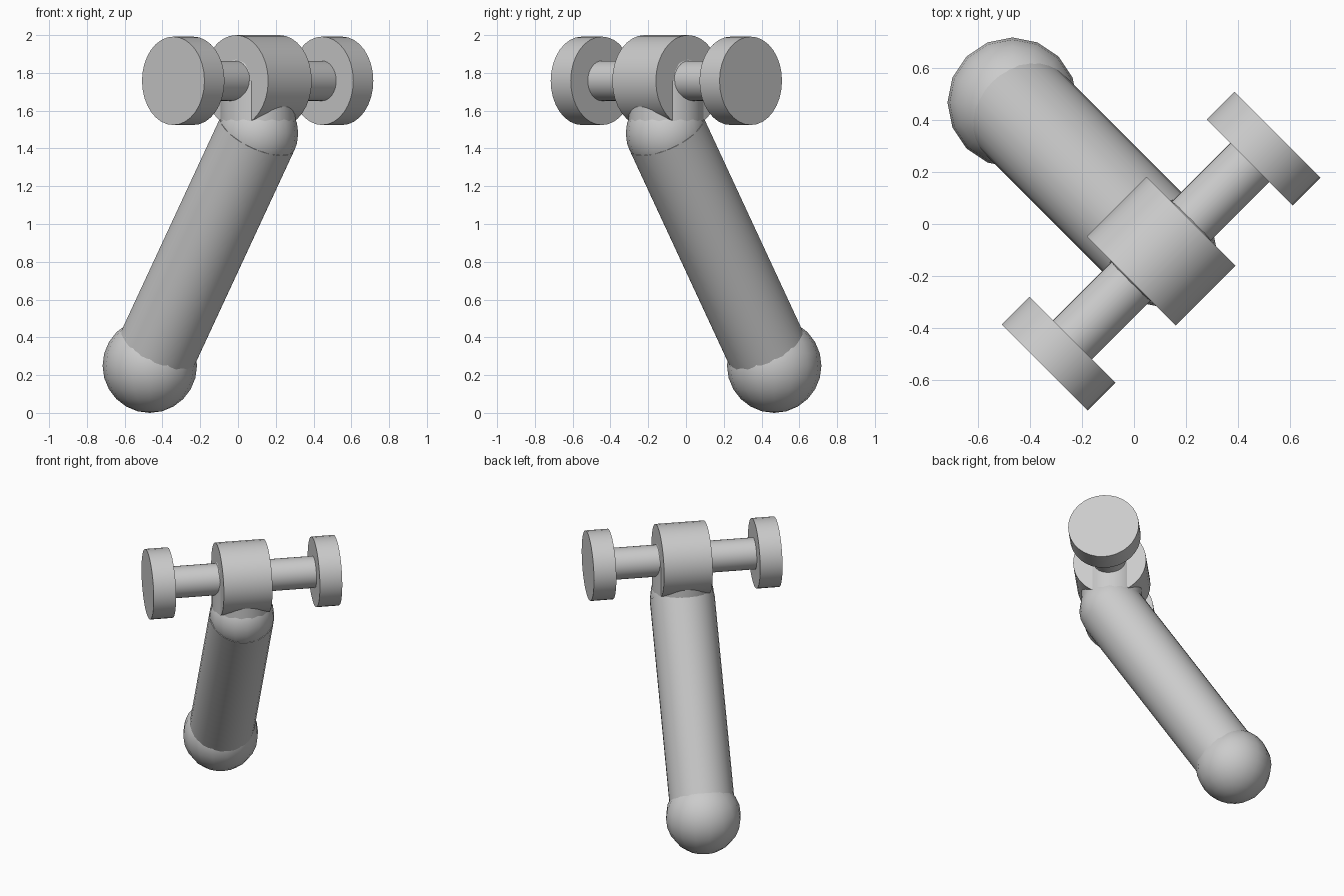
import bpy
from mathutils import Vector
from math import radians

cube = bpy.data.objects.get("Cube")
if cube:
    bpy.data.objects.remove(cube, do_unlink=True)

grey = bpy.data.materials.new("plain_grey")
grey.use_nodes = True
colour = (0.6, 0.6, 0.6, 1)
grey.diffuse_color = colour
grey.node_tree.nodes["Principled BSDF"].inputs["Base Color"].default_value = colour


def finish(name):
    obj = bpy.context.object
    obj.name = name
    obj.data.materials.append(grey)
    bpy.ops.object.shade_smooth_by_angle(angle=radians(35))
    return obj


def rod(name, start, end, radius):
    """Cylinder between two points."""
    axis = end - start
    bpy.ops.mesh.primitive_cylinder_add(
        vertices=32, radius=radius, depth=axis.length, location=(start + end) / 2,
        rotation=axis.to_track_quat('Z', 'Y').to_euler())
    return finish(name)


def ball(name, centre, radius):
    bpy.ops.mesh.primitive_uv_sphere_add(
        segments=16, ring_count=12, radius=radius, location=centre)
    return finish(name)


hub = Vector((0.104, -0.104, 1.758))
knee = Vector((0.104, -0.104, 1.48))
foot = Vector((-0.467, 0.467, 0.25))
across = Vector((1, 1, 0)).normalized()

# Cross axle with a thick hub and an end disc on each side
rod("hub", hub - across * 0.163, hub + across * 0.163, 0.242)
rod("axle", hub - across * 0.5, hub + across * 0.5, 0.106)
for side, sign in (("left", 1), ("right", -1)):
    rod(side + "_disc", hub + across * sign * 0.482, hub + across * sign * 0.632, 0.234)

# Short upright neck with a rounded top inside the hub
rod("neck", knee, hub, 0.2)
ball("neck_top", hub, 0.2)

# Slanted leg with a joint ball above and a larger ball below
ball("knee_ball", knee, 0.215)
rod("leg", foot, knee, 0.215)
ball("foot_ball", foot, 0.25)
